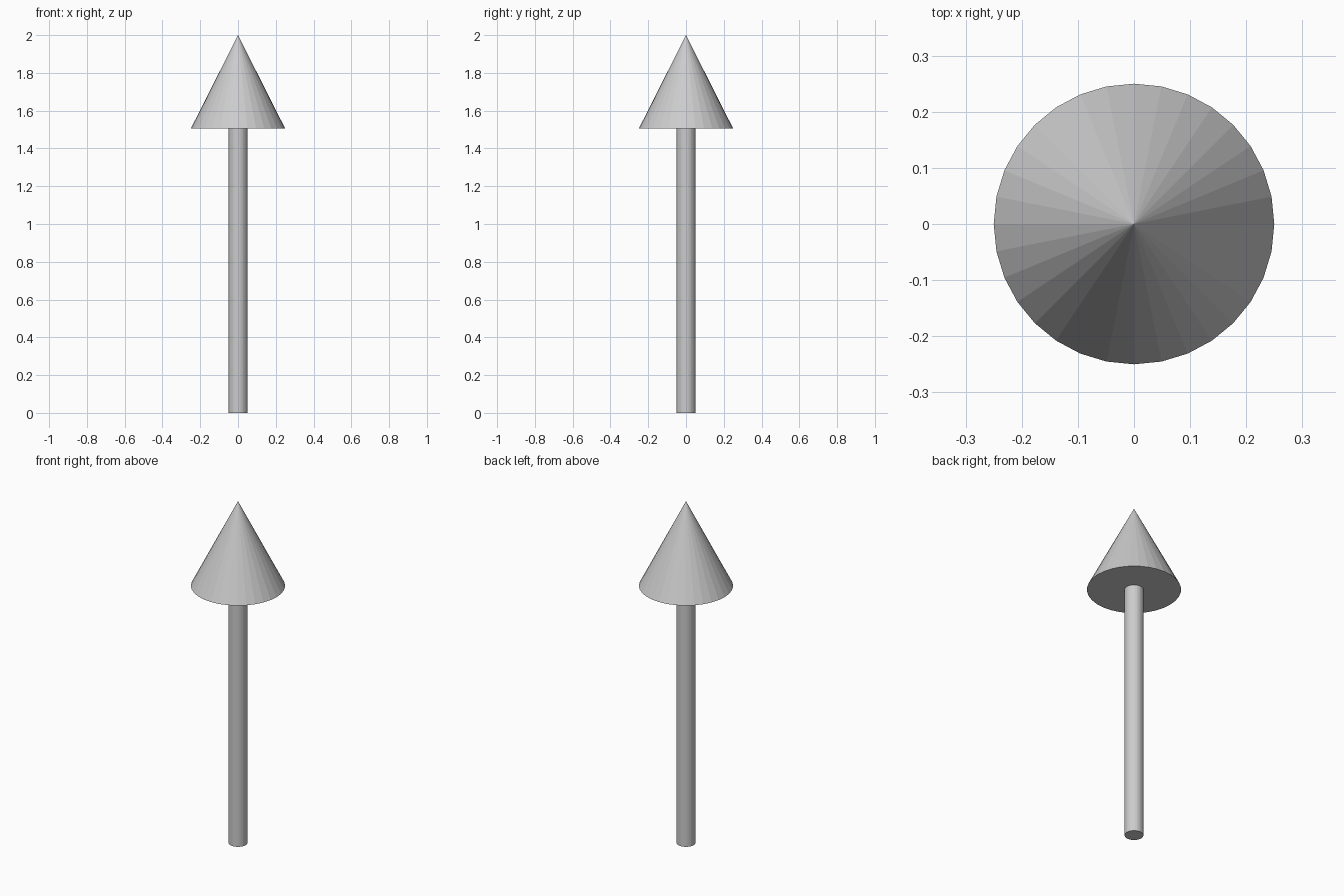
import bpy

if "Cube" in bpy.data.objects:
    bpy.data.objects.remove(bpy.data.objects["Cube"])

HEAD_BASE, TOP = 1.505, 2.0

# Shaft: thin upright rod
bpy.ops.mesh.primitive_cylinder_add(vertices=32, radius=0.05, depth=HEAD_BASE,
                                    location=(0, 0, HEAD_BASE / 2))
bpy.context.object.name = "arrow_shaft"

# Head: flat-faceted cone with a closed base
bpy.ops.mesh.primitive_cone_add(vertices=32, radius1=0.25, radius2=0,
                                depth=TOP - HEAD_BASE,
                                location=(0, 0, (TOP + HEAD_BASE) / 2))
bpy.context.object.name = "arrow_head"
